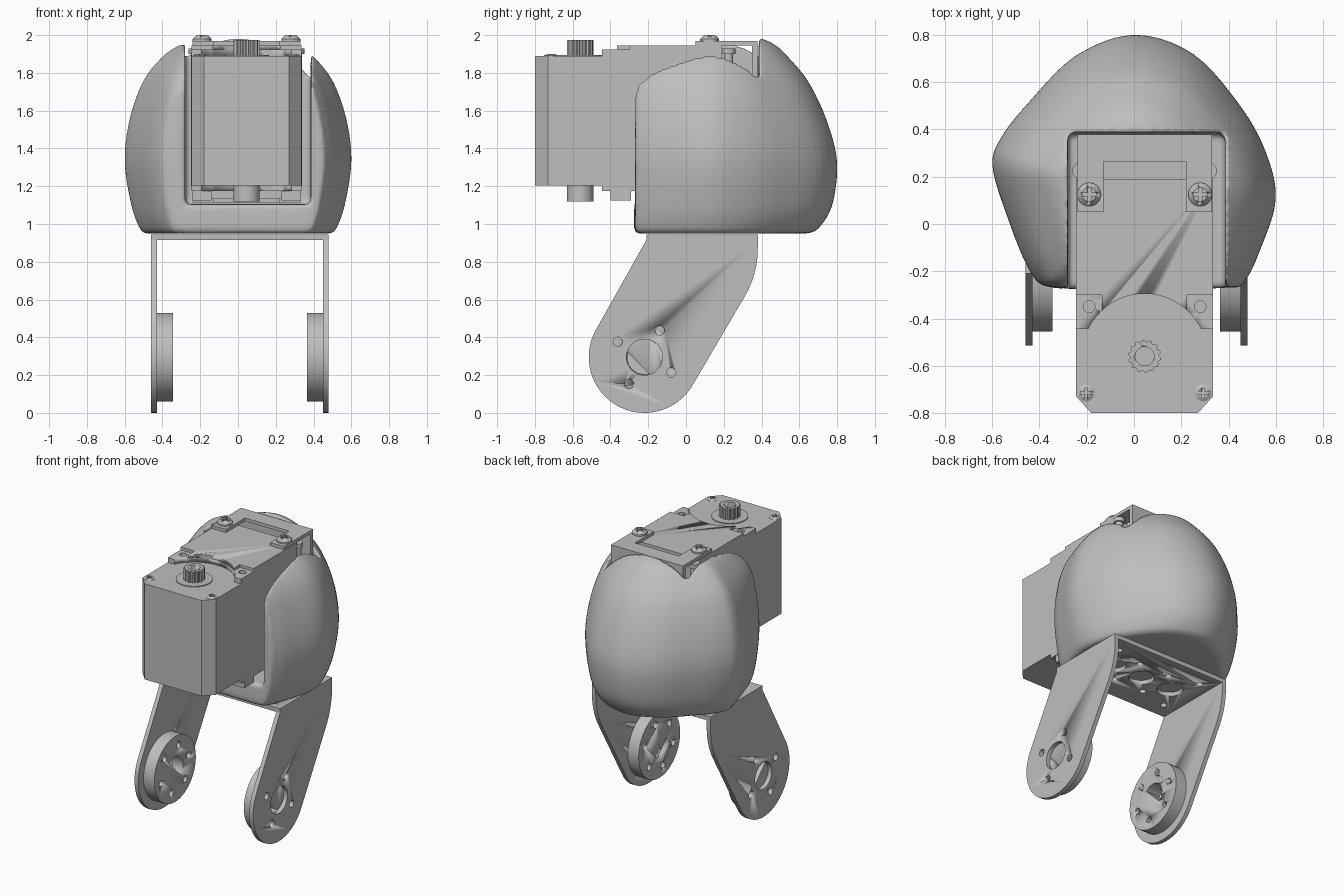
import bpy, bmesh, math
from mathutils import Vector

old = bpy.data.objects.get("Cube")
if old:
    bpy.data.objects.remove(old, do_unlink=True)

grey = bpy.data.materials.new("light grey")
grey.use_nodes = True
grey.diffuse_color = (0.52, 0.52, 0.52, 1)
grey.node_tree.nodes["Principled BSDF"].inputs["Base Color"].default_value = (0.52, 0.52, 0.52, 1)

MID = 0.045          # centre line of the servo
SHAFT_Y = -0.56
PIVOT = (-0.22, 0.295)


def finish(name, bm, smooth=True):
    bmesh.ops.recalc_face_normals(bm, faces=bm.faces)
    mesh = bpy.data.meshes.new(name)
    bm.to_mesh(mesh)
    bm.free()
    mesh.materials.append(grey)
    ob = bpy.data.objects.new(name, mesh)
    bpy.context.collection.objects.link(ob)
    if smooth:
        select(ob)
        bpy.ops.object.shade_smooth_by_angle(angle=math.radians(30))
    return ob


def select(ob):
    bpy.ops.object.select_all(action='DESELECT')
    ob.select_set(True)
    bpy.context.view_layer.objects.active = ob


def prism(name, points, low, high, axis='z'):
    """Extrude a closed outline: (x, y) along z, or (y, z) along x."""
    bm = bmesh.new()
    def place(p, h):
        return (p[0], p[1], h) if axis == 'z' else (h, p[0], p[1])
    a = [bm.verts.new(place(p, low)) for p in points]
    b = [bm.verts.new(place(p, high)) for p in points]
    bm.faces.new(a[::-1])
    bm.faces.new(b)
    for i in range(len(a)):
        j = (i + 1) % len(a)
        bm.faces.new((a[i], a[j], b[j], b[i]))
    return finish(name, bm)


def box(name, x, y, z):
    return prism(name, [(x[0], y[0]), (x[1], y[0]), (x[1], y[1]), (x[0], y[1])], *z)


def arc(c, r, start, end, n):
    angles = [math.radians(start + (end - start) * i / n) for i in range(n + 1)]
    return [(c[0] + r * math.cos(t), c[1] + r * math.sin(t)) for t in angles]


def disc(name, c, r, low, high, axis='z', n=40):
    return prism(name, arc(c, r, 0, 360, n)[:-1], low, high, axis)


def cut(ob, *cutters):
    """Subtract the cutters, then discard them."""
    for c in cutters:
        c.hide_render = True
        m = ob.modifiers.new("cut", 'BOOLEAN')
        m.operation, m.solver, m.object = 'DIFFERENCE', 'EXACT', c
        select(ob)
        bpy.ops.object.modifier_apply(modifier=m.name)
        bpy.data.objects.remove(c, do_unlink=True)
    return ob


def spline(pts, n, closed=False):
    """Catmull-Rom curve through points of any dimension."""
    out, k = [], len(pts)
    for i in range(k if closed else k - 1):
        ids = [i - 1, i, i + 1, i + 2]
        ids = [j % k if closed else min(max(j, 0), k - 1) for j in ids]
        p, q, r, s = (Vector(pts[j]) for j in ids)
        for step in range(n):
            t = step / n
            out.append(0.5 * (2 * q + (r - p) * t + (2 * p - 5 * q + 4 * r - s) * t * t
                              + (3 * q - p - 3 * r + s) * t ** 3))
    return out if closed else out + [Vector(pts[-1])]


# Rounded shell: a plan outline scaled level by level
outline = [(0, 0.8), (0.25, 0.72), (0.45, 0.5), (0.56, 0.3), (0.6, 0.1), (0.53, -0.12),
           (0.47, -0.24), (0.41, -0.27), (0, -0.27), (-0.34, -0.27), (-0.44, -0.2),
           (-0.54, 0.04), (-0.6, 0.25), (-0.56, 0.37), (-0.45, 0.51), (-0.25, 0.71)]
# height, half width, front edge, back edge
levels = [(0.95, 0.49, -0.25, 0.64), (0.975, 0.52, -0.27, 0.7), (1.1, 0.565, -0.27, 0.775),
          (1.33, 0.6, -0.27, 0.8), (1.55, 0.575, -0.27, 0.745), (1.75, 0.505, -0.26, 0.65),
          (1.88, 0.405, -0.17, 0.545), (1.95, 0.3, -0.09, 0.47), (1.99, 0.14, 0.03, 0.38)]
bm = bmesh.new()
rings = []
for z, w, front, back in spline(levels, 5):
    ring = []
    for x, y in spline(outline, 5, closed=True):
        d = y - 0.15
        d *= (back - 0.15) / 0.65 if d > 0 else (0.15 - front) / 0.42
        ring.append(bm.verts.new((x * w / 0.6, 0.15 + d, z)))
    rings.append(ring)
for lower, upper in zip(rings, rings[1:]):
    for i in range(len(lower)):
        j = (i + 1) % len(lower)
        bm.faces.new((lower[i], lower[j], upper[j], upper[i]))
bm.faces.new(rings[0][::-1])
bm.faces.new(rings[-1])
shell = cut(finish("shell", bm), box("channel", (-0.28, 0.385), (-1, 0.385), (1.105, 3)))
m = shell.modifiers.new("even mesh", 'REMESH')
m.mode, m.voxel_size = 'VOXEL', 0.014
m.use_smooth_shade = True
m = shell.modifiers.new("soft edges", 'SMOOTH')
m.factor, m.iterations = 0.5, 6

# U bracket: top plate with holes, two slanted legs with round hubs
plate = box("bracket_plate", (-0.46, 0.48), (-0.21, 0.38), (0.915, 0.945))
holes = [disc("hole", (0.01 + dx, 0.085), 0.085, 0.8, 1, n=28) for dx in (-0.24, 0, 0.24)]
for sx in (-1, 1):
    for sy in (-1, 1):
        for dx, dy in ((0.12, 0.13), (0.34, 0.18)):
            holes.append(disc("hole", (0.01 + sx * dx, 0.085 + sy * dy), 0.022, 0.8, 1, n=16))
cut(plate, *holes)

leg_outline = ([(-0.21, 0.915)] + arc(PIVOT, 0.295, 150, 330, 32)
               + arc((-0.12, 0.87), 0.5, -30, 0, 10) + [(0.38, 0.915)])
for side, name in ((-1, "right"), (1, "left")):
    outer, inner = 0.01 + side * 0.47, 0.01 + side * 0.44
    hub_end = 0.01 + side * 0.355
    leg = prism(name + "_leg", leg_outline, min(outer, inner), max(outer, inner), 'x')
    cut(leg, disc("hole", PIVOT, 0.095, -1, 1, 'x'),
        *[disc("hole", p, 0.025, -1, 1, 'x', 16) for p in arc(PIVOT, 0.163, 60, 330, 3)])
    hub = disc(name + "_hub", PIVOT, 0.235, min(inner, hub_end), max(inner, hub_end), 'x', 56)
    start = 165 if side > 0 else -45
    span = 120 if side > 0 else 180
    cut(hub, prism("slot", arc(PIVOT, 0.09, start, start + span, 20), -1, 1, 'x'),
        *[disc("hole", p, 0.022, -1, 1, 'x', 16) for p in arc(PIVOT, 0.163, 15, 315, 5)])

# Servo body: chamfered gear housing in front, taller case behind
prism("servo_front", [(MID - 0.29, -0.44), (MID - 0.29, -0.73), (MID - 0.225, -0.8),
                      (MID + 0.225, -0.8), (MID + 0.29, -0.73), (MID + 0.29, -0.44)], 1.205, 1.89)
box("servo_case", (MID - 0.29, MID + 0.29), (-0.45, 0.19), (1.205, 1.89))


def arched(name, half, front, back, low, high):
    cap = box(name, (MID - half, MID + half), (front, back), (low, high))
    return cut(cap, disc("arch", (MID, SHAFT_Y), 0.265, low - 0.1, high + 0.1, n=64))


top_cap = arched("servo_top_cap", 0.29, -0.445, 0.19, 1.89, 1.925)
cut(top_cap, *[disc("hole", (MID + s * 0.235, -0.35), 0.025, 1.8, 2, n=16) for s in (-1, 1)])
arched("servo_bottom_cap", 0.29, -0.445, 0.19, 1.175, 1.205)
pad = [(-0.29, -0.3), (-0.18, -0.3), (-0.18, -0.37), (0.18, -0.37),
       (0.18, -0.3), (0.29, -0.3), (0.29, 0.19), (-0.29, 0.19)]
cut(prism("servo_top_pad", [(MID + x, y) for x, y in pad], 1.925, 1.945),
    disc("arch", (MID, SHAFT_Y), 0.265, 1.8, 2, n=64))

# Servo holder: back plate with a forked flange above and below
box("holder_back", (MID - 0.285, MID + 0.285), (0.35, 0.378), (1.115, 1.965))
fork = [(-0.285, 0.05), (-0.175, 0.05), (-0.175, 0.265), (0.175, 0.265),
        (0.175, 0.05), (0.285, 0.05), (0.285, 0.378), (-0.285, 0.378)]
for name, low, high in (("top", 1.945, 1.968), ("bottom", 1.113, 1.136)):
    prism("holder_" + name, [(MID + x, y) for x, y in fork], low, high)
for s in (-1, 1):
    box("lower_foot", (MID + s * 0.235 - 0.05, MID + s * 0.235 + 0.05), (-0.4, -0.29), (1.125, 1.175))
    disc("side_pin", (MID + s * 0.27, 0.225), 0.025, 1.2, 1.93, n=20)
    disc("side_pin_head", (MID + s * 0.27, 0.225), 0.036, 1.9, 1.93, n=20)


# Cross-head screws
def screw(name, x, y, r, low, high):
    bm = bmesh.new()
    h = high - low
    for r1, r2, a, b in ((r, r, low, low + h * 0.4), (r, r * 0.6, low + h * 0.4, high)):
        part = bmesh.ops.create_cone(bm, cap_ends=True, segments=24, radius1=r1, radius2=r2, depth=b - a)
        bmesh.ops.translate(bm, verts=part["verts"], vec=(x, y, (a + b) / 2))
    bmesh.ops.remove_doubles(bm, verts=bm.verts, dist=1e-4)
    inside = [f for f in bm.faces if len(f.verts) > 4 and abs(f.calc_center_median().z - low - h * 0.4) < 1e-4]
    bmesh.ops.delete(bm, geom=inside, context='FACES_ONLY')
    ob = finish(name, bm)
    a, b, deep = r * 0.6, r * 0.15, high - h * 0.5
    cut(ob, box("slot", (x - a, x + a), (y - b, y + b), (deep, high + 0.1)),
        box("slot", (x - b, x + b), (y - a, y + a), (deep, high + 0.1)))


for s in (-1, 1):
    screw("holder_screw", MID + s * 0.235, 0.125, 0.05, 1.966, 2.0)
    screw("housing_screw", MID + s * 0.248, -0.715, 0.036, 1.886, 1.9)

# Output shaft with splines, its collar, and the lower bearing boss
teeth = [p for i in range(28)
         for p in arc((MID, SHAFT_Y), 0.07 if i % 2 else 0.062, i * 360 / 28, (i + 0.6) * 360 / 28, 1)]
cut(prism("output_shaft", teeth, 1.88, 1.975), disc("bore", (MID, SHAFT_Y), 0.04, 1.92, 2.1, n=28))
disc("shaft_collar", (MID, SHAFT_Y), 0.12, 1.88, 1.896)
disc("lower_boss", (MID, SHAFT_Y), 0.07, 1.12, 1.21)
